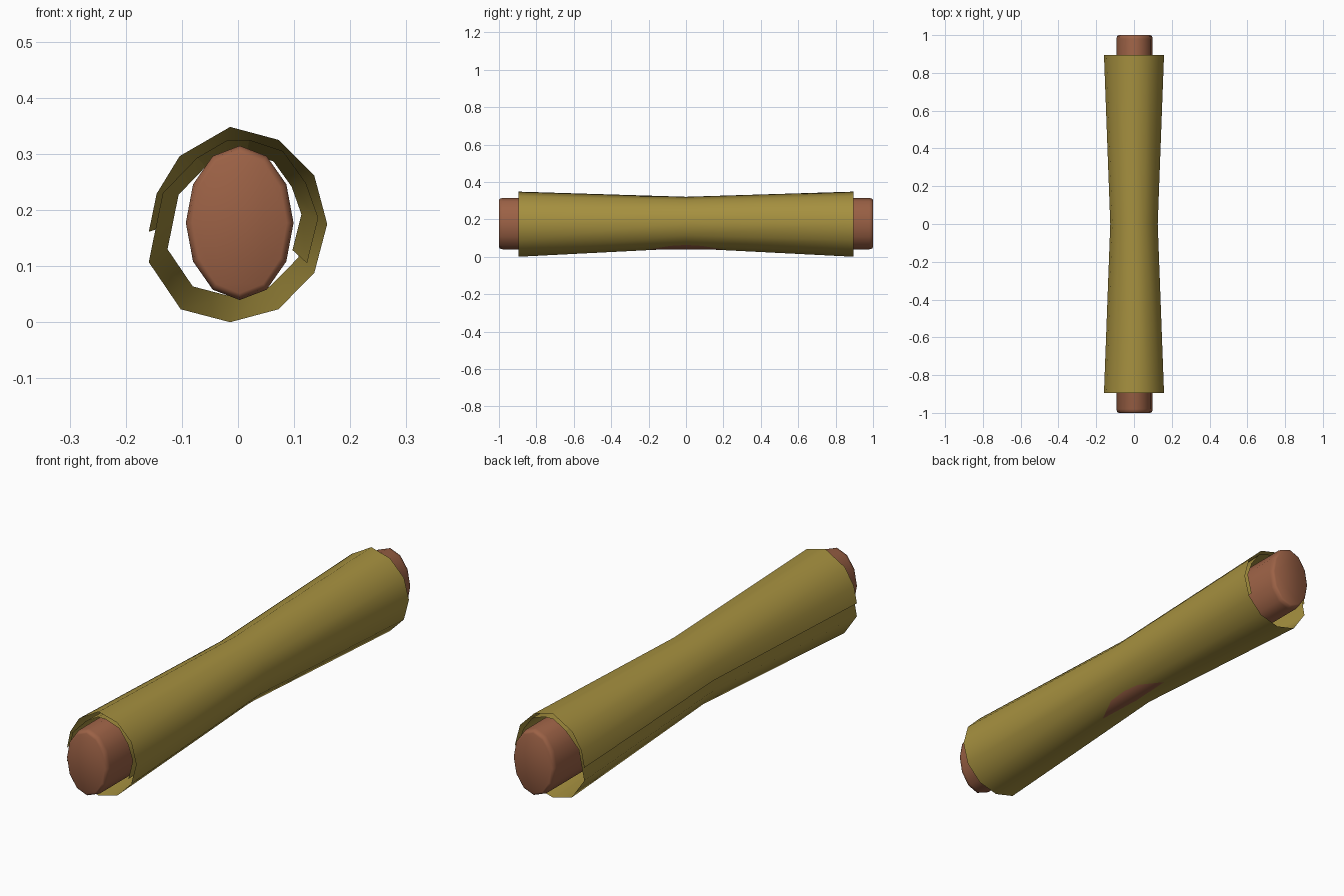
import bpy, bmesh, math

if "Cube" in bpy.data.objects:
    bpy.data.objects.remove(bpy.data.objects["Cube"])


def finish(name, bm, color, angle):
    me = bpy.data.meshes.new(name)
    bm.to_mesh(me)
    bm.free()
    ob = bpy.data.objects.new(name, me)
    bpy.context.collection.objects.link(ob)
    mat = bpy.data.materials.new(name + "_color")
    mat.diffuse_color = (*color, 1)
    mat.use_nodes = True
    mat.node_tree.nodes["Principled BSDF"].inputs["Base Color"].default_value = mat.diffuse_color
    me.materials.append(mat)
    bpy.ops.object.select_all(action='DESELECT')
    ob.select_set(True)
    bpy.context.view_layer.objects.active = ob
    bpy.ops.object.shade_smooth_by_angle(angle=math.radians(angle))
    return ob


# Filling: twelve-sided oval rod with softened end rims
bm = bmesh.new()
rings = []
for y, inset in ((-1, .012), (-.995, .004), (-.98, 0), (.98, 0), (.995, .004), (1, .012)):
    rings.append([bm.verts.new((.003 + (.096 - inset) * math.sin(i * math.tau / 12), y,
                                .177 + (.1375 - inset) * math.cos(i * math.tau / 12)))
                  for i in range(12)])
for a, b in zip(rings, rings[1:]):
    for i in range(12):
        j = (i + 1) % 12
        bm.faces.new((a[i], a[j], b[j], b[i]))
bm.faces.new(rings[0])
bm.faces.new(rings[-1])
bmesh.ops.recalc_face_normals(bm, faces=bm.faces)
finish("filling", bm, (.33, .12, .06), 50)

# Wrapper: thin sheet wound in a spiral, pinched at the middle
spiral = [(-.159, .161), (-.145, .229), (-.104, .296), (-.014, .348), (.072, .325),
          (.136, .261), (.159, .175), (.136, .088), (.072, .023), (-.014, 0),
          (-.102, .023), (-.159, .107), (-.134, .230), (-.073, .293), (-.018, .325),
          (.020, .325), (.080, .305), (.121, .248), (.143, .186), (.123, .105)]
bm = bmesh.new()
rings = []
for y, s, cz in ((-.895, 1, .174), (0, .79, .183), (.895, 1, .174)):
    rings.append([bm.verts.new((x * s, y, cz + (z - .174) * s)) for x, z in spiral])
for a, b in zip(rings, rings[1:]):
    for i in range(len(spiral) - 1):
        quad = [a[i], b[i], b[i + 1], a[i + 1]]
        # the tucked-in strip at the top faces the other way
        if i not in (13, 14):
            quad.reverse()
        bm.faces.new(quad)
bm.normal_update()
# outer skin must face outward
if bm.faces[:][3].normal.z < 0:
    bmesh.ops.reverse_faces(bm, faces=bm.faces)
finish("wrapper", bm, (.38, .28, .05), 60)
